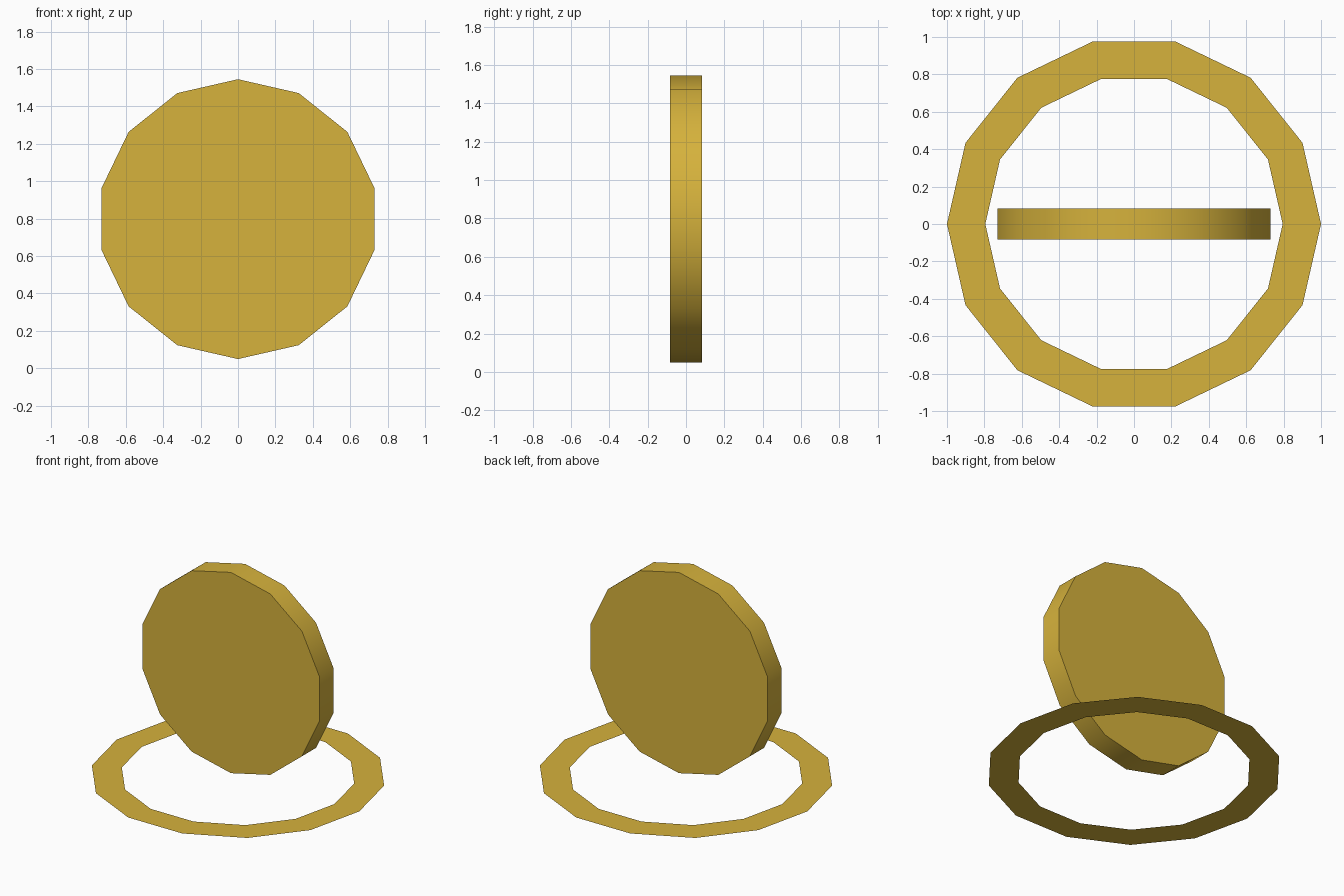
import bpy
import bmesh
import math

if "Cube" in bpy.data.objects:
    bpy.data.objects.remove(bpy.data.objects["Cube"])

SIDES = 14

gold = bpy.data.materials.new("gold")
gold.diffuse_color = (0.67, 0.445, 0.045, 1.0)
gold.use_nodes = True
gold.node_tree.nodes["Principled BSDF"].inputs["Base Color"].default_value = gold.diffuse_color


def add_object(name, bm):
    mesh = bpy.data.meshes.new(name)
    bm.to_mesh(mesh)
    bm.free()
    mesh.materials.append(gold)
    obj = bpy.data.objects.new(name, mesh)
    bpy.context.collection.objects.link(obj)
    return obj


def circle(bm, radius):
    step = 2 * math.pi / SIDES
    return [bm.verts.new((radius * math.cos(i * step), radius * math.sin(i * step), 0))
            for i in range(SIDES)]


# Flat ring lying on the ground
bm = bmesh.new()
outer, inner = circle(bm, 1.0), circle(bm, 0.795)
for i in range(SIDES):
    j = (i + 1) % SIDES
    bm.faces.new((outer[i], outer[j], inner[j], inner[i]))
add_object("ground_ring", bm)

# Upright coin with a corner at the top and a smooth rim
bpy.ops.mesh.primitive_cylinder_add(vertices=SIDES, radius=0.748, depth=0.166,
                                    location=(0, 0, 0.797),
                                    rotation=(math.pi / 2, 0, 0))
coin = bpy.context.object
coin.name = "coin"
coin.data.materials.append(gold)
bpy.ops.object.shade_smooth_by_angle(angle=math.radians(40))
